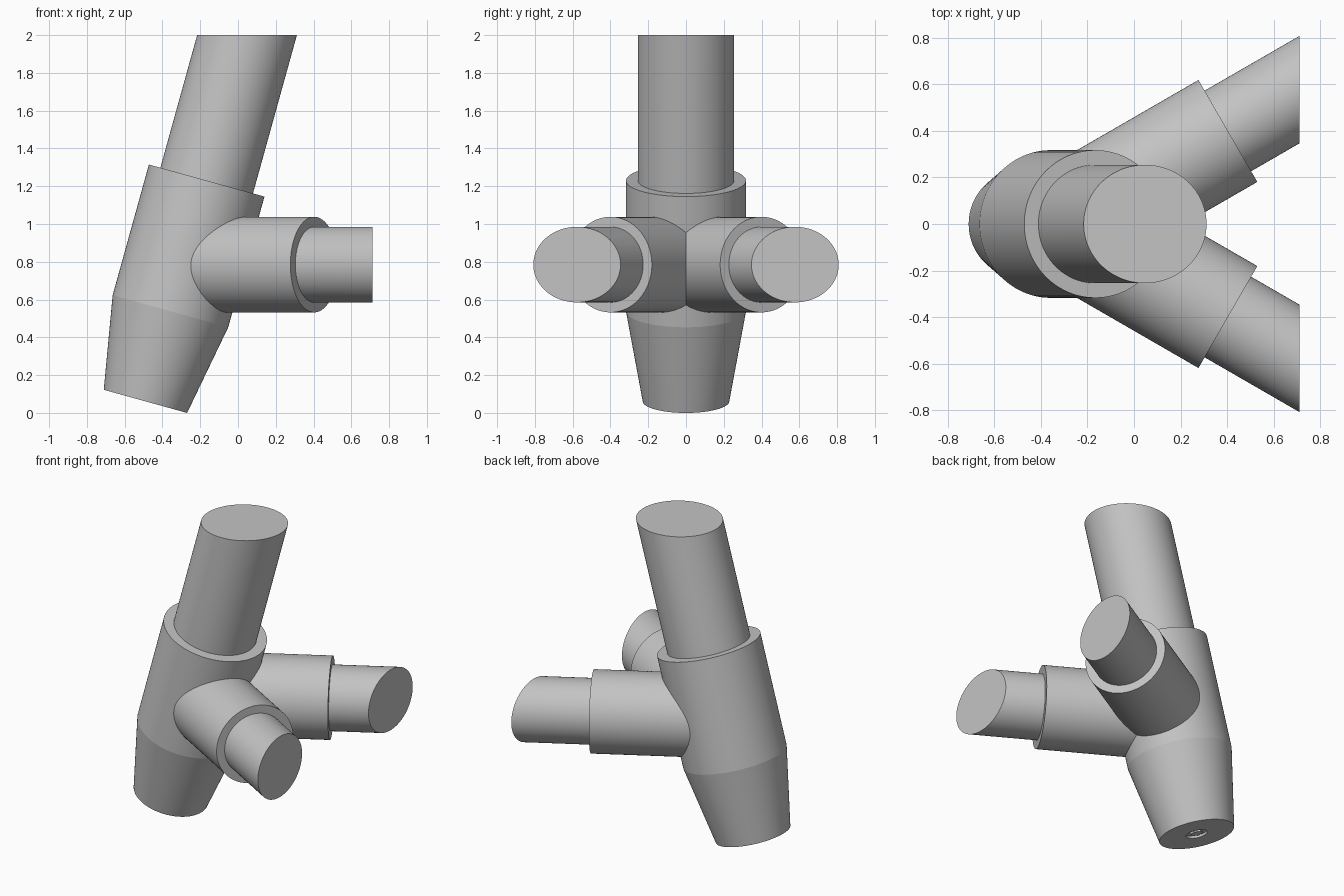
import bpy, bmesh, math
from mathutils import Vector

cube = bpy.data.objects.get("Cube")
if cube:
    bpy.data.objects.remove(cube, do_unlink=True)

# Single plain grey for every part
GREY = (0.55, 0.55, 0.55, 1.0)
grey = bpy.data.materials.new("plain grey")
grey.use_nodes = True
grey.diffuse_color = GREY
grey.node_tree.nodes["Principled BSDF"].inputs["Base Color"].default_value = GREY


def turned(name, profile, origin, axis, cut=None, sides=96):
    """Lathe (radius, distance) pairs along axis; optionally trim at a plane (point, normal)."""
    bm = bmesh.new()
    turn = Vector(axis).to_track_quat("Z", "Y")
    rings = []
    for r, d in profile:
        ring = []
        for i in range(sides):
            a = 2 * math.pi * i / sides
            p = Vector((r * math.cos(a), r * math.sin(a), d))
            ring.append(bm.verts.new(Vector(origin) + turn @ p))
        rings.append(ring)
    for low, high in zip(rings, rings[1:]):
        for i in range(sides):
            j = (i + 1) % sides
            bm.faces.new((low[i], low[j], high[j], high[i]))
    bm.faces.new(rings[0][::-1])
    bm.faces.new(rings[-1])
    if cut:
        bmesh.ops.bisect_plane(bm, geom=bm.verts[:] + bm.edges[:] + bm.faces[:],
                               plane_co=cut[0], plane_no=cut[1], clear_outer=True)
        bmesh.ops.holes_fill(bm, edges=[e for e in bm.edges if e.is_boundary], sides=0)
    bmesh.ops.recalc_face_normals(bm, faces=bm.faces[:])
    mesh = bpy.data.meshes.new(name)
    bm.to_mesh(mesh)
    bm.free()
    mesh.materials.append(grey)
    obj = bpy.data.objects.new(name, mesh)
    bpy.context.collection.objects.link(obj)
    bpy.ops.object.select_all(action="DESELECT")
    obj.select_set(True)
    bpy.context.view_layer.objects.active = obj
    bpy.ops.object.shade_smooth_by_angle(angle=math.radians(8))
    return obj


# Leaning main axis
lean = math.radians(15.5)
up = Vector((math.sin(lean), 0, math.cos(lean)))
foot = Vector((-0.49, 0, 0.061))

# Tapered socket, with a small round recess in its foot
turned("main_socket",
       [(0.065, 0.015), (0.065, 0), (0.229, 0), (0.3175, 0.495), (0.3175, 1.213)],
       foot, up)
turned("foot_bolt", [(0.038, 0.003), (0.038, 0.03)], foot, up, sides=6)

# Main tube, trimmed level at the top
turned("main_tube", [(0.2545, 1.0), (0.2545, 2.3)], foot, up,
       cut=((0, 0, 2), (0, 0, 1)))

# Two level branches, spread evenly to either side
hub = foot + up * ((0.785 - foot.z) / up.z)
spread = math.radians(30)
for side, sign in (("left", 1), ("right", -1)):
    out = Vector((math.cos(spread), sign * math.sin(spread), 0))
    turned(side + "_branch_socket", [(0.253, 0), (0.253, 0.8)], hub, out)
    turned(side + "_branch_tube", [(0.2, 0.6), (0.2, 1.4)], hub, out,
           cut=((0.711, 0, 0), (1, 0, 0)))
